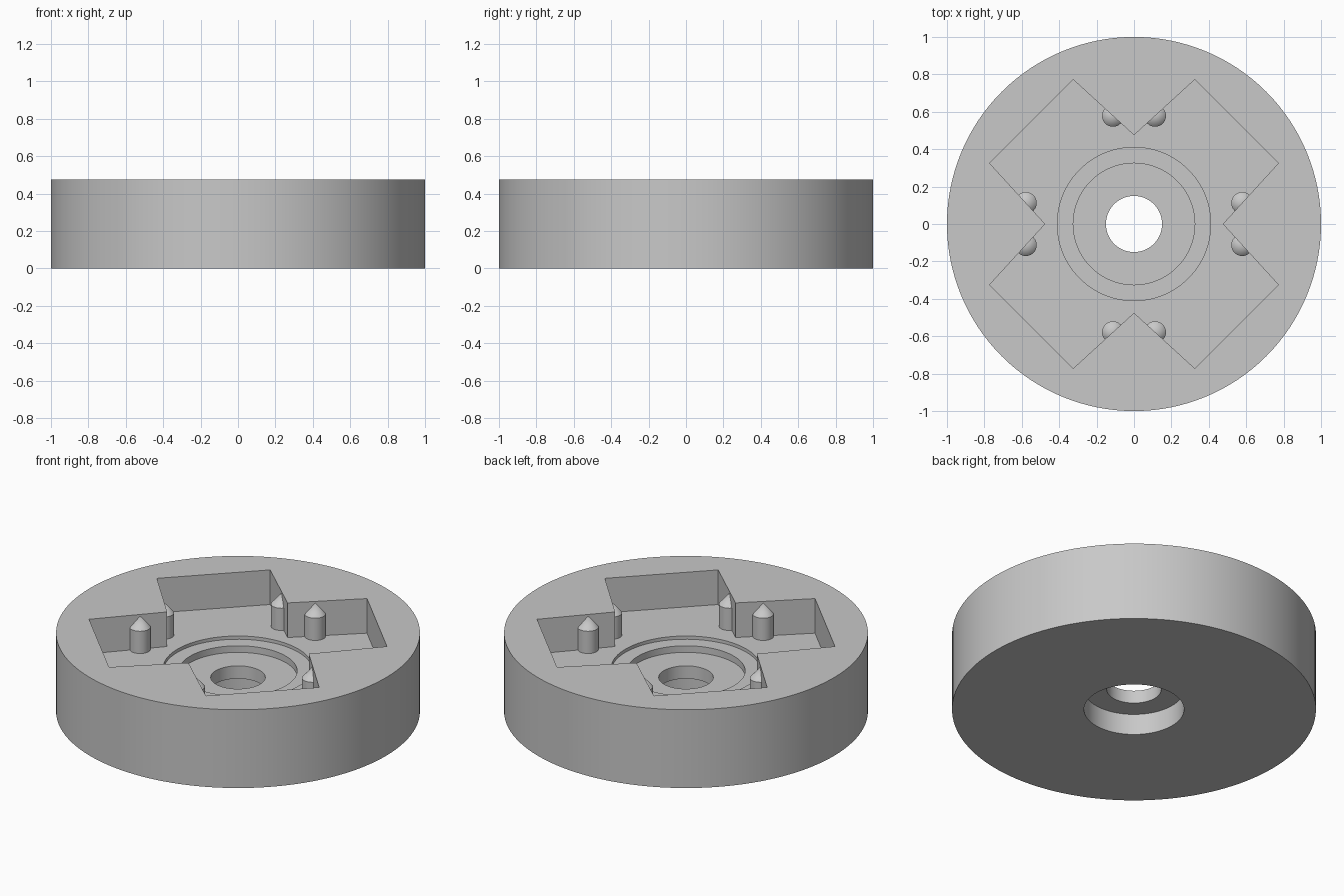
import bpy, bmesh, math
from mathutils import Matrix, Vector

HEIGHT, FLOOR = 0.475, 0.265

cube = bpy.data.objects.get("Cube")
if cube:
    bpy.data.objects.remove(cube, do_unlink=True)

grey = bpy.data.materials.new("light grey")
grey.use_nodes = True
grey.diffuse_color = (0.58, 0.58, 0.58, 1)
grey.node_tree.nodes["Principled BSDF"].inputs["Base Color"].default_value = grey.diffuse_color


def add_object(name, bm):
    mesh = bpy.data.meshes.new(name)
    bmesh.ops.recalc_face_normals(bm, faces=bm.faces)
    bm.to_mesh(mesh)
    bm.free()
    mesh.materials.append(grey)
    obj = bpy.data.objects.new(name, mesh)
    bpy.context.collection.objects.link(obj)
    return obj


def prism(name, outline, bottom, top):
    bm = bmesh.new()
    face = bm.faces.new([bm.verts.new((x, y, bottom)) for x, y in outline])
    side = bmesh.ops.extrude_face_region(bm, geom=[face])["geom"]
    verts = [v for v in side if isinstance(v, bmesh.types.BMVert)]
    bmesh.ops.translate(bm, verts=verts, vec=(0, 0, top - bottom))
    return add_object(name, bm)


def cylinder(name, radius, bottom, top, sides=96):
    angles = [math.tau * i / sides for i in range(sides)]
    return prism(name, [(radius * math.cos(a), radius * math.sin(a)) for a in angles], bottom, top)


def activate(obj):
    bpy.ops.object.select_all(action='DESELECT')
    obj.select_set(True)
    bpy.context.view_layer.objects.active = obj


def cut(obj, cutter):
    cutter.hide_render = True
    mod = obj.modifiers.new("cut", 'BOOLEAN')
    mod.operation, mod.solver, mod.object = 'DIFFERENCE', 'EXACT', cutter
    activate(obj)
    bpy.ops.object.modifier_apply(modifier=mod.name)
    bpy.data.objects.remove(cutter, do_unlink=True)


def smooth(obj):
    activate(obj)
    bpy.ops.object.shade_smooth_by_angle(angle=math.radians(30))


# Round body with a four-lobed pocket
body = cylinder("round_body", 1, 0, HEIGHT, 128)
quarter = [Vector((0.475, 0)), Vector((0.772, 0.325)), Vector((0.325, 0.772))]
outline = [Matrix.Rotation(i * math.pi / 2, 2) @ p for i in range(4) for p in quarter]
cut(body, prism("pocket_cutter", outline, FLOOR, 0.6))

# Stepped centre seat, through bore and underside counterbore
cut(body, cylinder("dish_cutter", 0.41, 0.245, HEIGHT - 0.05))
cut(body, cylinder("seat_cutter", 0.325, 0.205, HEIGHT - 0.06))
cut(body, cylinder("bore_cutter", 0.15, -0.1, 0.6))
cut(body, cylinder("counterbore_cutter", 0.275, -0.1, 0.127))
smooth(body)


# Pointed pins half sunk into the notch walls
def pin(name, x, y, radius=0.058, shoulder=0.4, tip=0.465):
    bm = bmesh.new()
    low = FLOOR - 0.02
    profile = [(0, low), (radius, low), (radius, shoulder), (0, tip)]
    verts = [bm.verts.new((r, 0, z)) for r, z in profile]
    edges = [bm.edges.new(pair) for pair in zip(verts, verts[1:])]
    bmesh.ops.spin(bm, geom=verts + edges, cent=(0, 0, 0), axis=(0, 0, 1),
                   angle=math.tau, steps=32)
    bmesh.ops.remove_doubles(bm, verts=bm.verts, dist=0.0001)
    bmesh.ops.translate(bm, verts=bm.verts, vec=(x, y, 0))
    smooth(add_object(name, bm))


for i, place in enumerate(("left", "back", "right", "front")):
    turn = Matrix.Rotation(i * math.pi / 2, 2)
    for j, side in enumerate((-1, 1)):
        pin(f"{place}_pin_{j + 1}", *(turn @ Vector((0.578, side * 0.113))))
